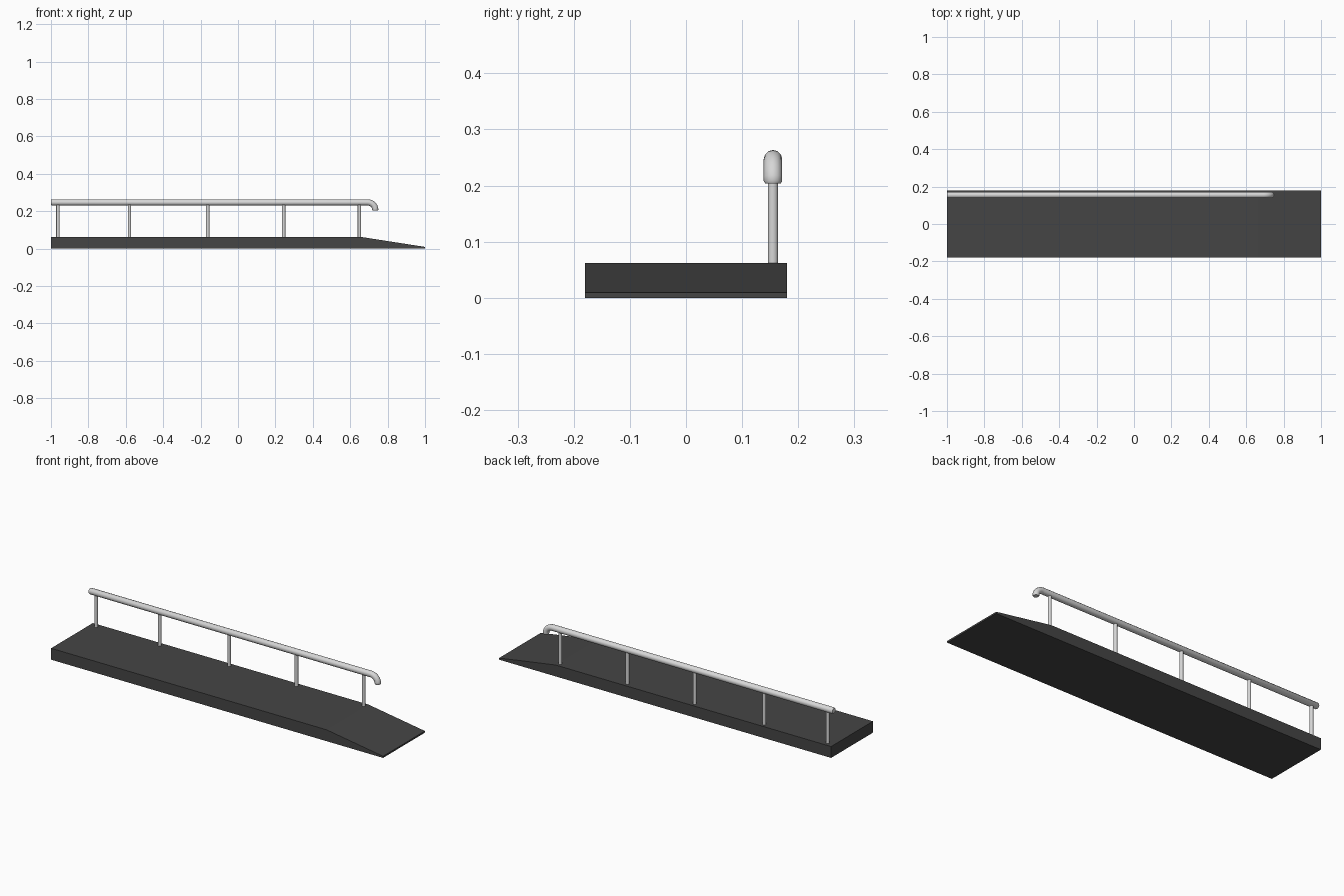
import bpy, bmesh, math
from mathutils import Vector

if "Cube" in bpy.data.objects:
    bpy.data.objects.remove(bpy.data.objects["Cube"])


def material(name, rgb):
    m = bpy.data.materials.new(name)
    m.diffuse_color = (*rgb, 1)
    m.use_nodes = True
    m.node_tree.nodes["Principled BSDF"].inputs["Base Color"].default_value = m.diffuse_color
    return m


dark = material("dark grey deck", (0.06, 0.06, 0.06))
metal = material("light grey metal", (0.68, 0.68, 0.68))


def finish(bm, name, mat, smooth=False):
    bmesh.ops.recalc_face_normals(bm, faces=bm.faces)
    me = bpy.data.meshes.new(name)
    bm.to_mesh(me)
    bm.free()
    me.materials.append(mat)
    ob = bpy.data.objects.new(name, me)
    bpy.context.collection.objects.link(ob)
    if smooth:
        bpy.ops.object.select_all(action='DESELECT')
        ob.select_set(True)
        bpy.context.view_layer.objects.active = ob
        bpy.ops.object.shade_smooth_by_angle(angle=math.radians(40))
    return ob


# Deck: side profile with a ramped end, extruded across y
bm = bmesh.new()
profile = [(-1, 0), (1, 0), (1, 0.009), (0.66, 0.062), (-1, 0.062)]
face = bm.faces.new([bm.verts.new((x, -0.18, z)) for x, z in profile])
ext = bmesh.ops.extrude_face_region(bm, geom=[face])
bmesh.ops.translate(bm, vec=(0, 0.36, 0),
                    verts=[v for v in ext["geom"] if isinstance(v, bmesh.types.BMVert)])
finish(bm, "deck", dark)


def tube(name, path, r, sides, mat):
    """Capped round tube along (x, z, tangent angle, radius factor) points at the rail line."""
    bm = bmesh.new()
    rings = []
    for x, z, a, f in path:
        n = Vector((-math.sin(a), 0, math.cos(a)))
        ring = []
        for i in range(sides):
            t = 2 * math.pi * i / sides
            p = Vector((x, 0.155, z)) + (n * math.cos(t) + Vector((0, 1, 0)) * math.sin(t)) * r * f
            ring.append(bm.verts.new(p))
        rings.append(ring)
    for a, b in zip(rings, rings[1:]):
        for i in range(sides):
            j = (i + 1) % sides
            bm.faces.new((a[i], a[j], b[j], b[i]))
    bm.faces.new(rings[0])
    bm.faces.new(rings[-1])
    return finish(bm, name, mat, True)


# Handrail: straight run, then a quarter bend down at the ramp end
path = [(-1, 0.247, 0, 0.8), (-0.996, 0.247, 0, 1)]
for k in range(9):
    a = math.pi / 2 * k / 8
    path.append((0.692 + 0.042 * math.sin(a), 0.208 + 0.039 * math.cos(a), -a, 1))
path.append((0.734, 0.204, -math.pi / 2, 0.85))
tube("handrail", path, 0.0165, 12, metal)

# Posts under the rail
for i, x in enumerate((-0.963, -0.58, -0.162, 0.244, 0.649)):
    tube(f"post_{i + 1}", [(x, 0.055, math.pi / 2, 1), (x, 0.245, math.pi / 2, 1)],
         0.0092, 12, metal)
